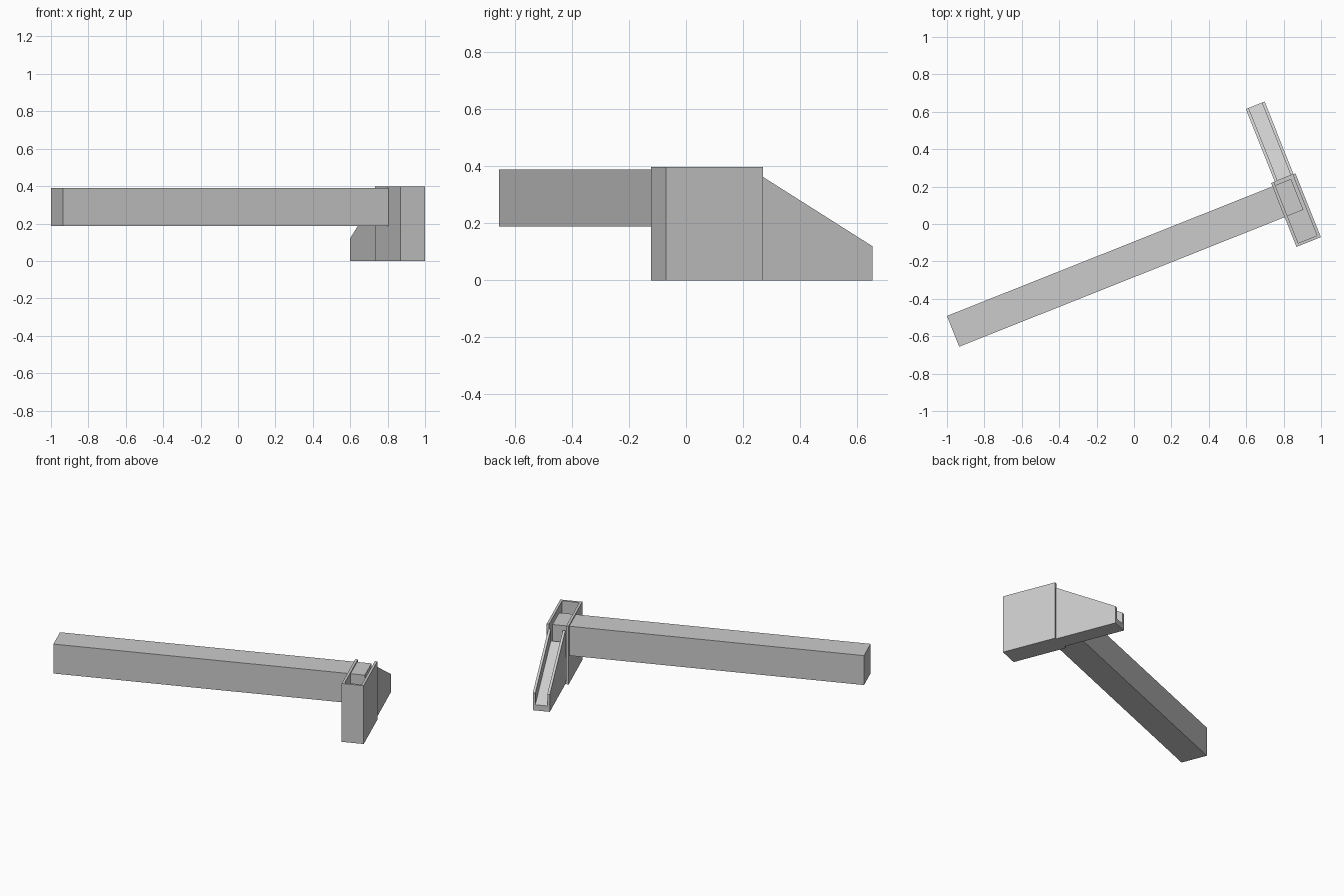
import bpy, bmesh
from math import radians
from mathutils import Matrix

if "Cube" in bpy.data.objects:
    bpy.data.objects.remove(bpy.data.objects["Cube"])

TURN = Matrix.Rotation(radians(21.7), 4, 'Z')   # whole model is turned in plan
WALL = 0.016


def loft(name, loop_a, loop_b):
    """Solid between two matching point loops, turned into place."""
    bm = bmesh.new()
    a = [bm.verts.new(p) for p in loop_a]
    b = [bm.verts.new(p) for p in loop_b]
    n = len(a)
    bm.faces.new(a)
    bm.faces.new(b[::-1])
    for i in range(n):
        j = (i + 1) % n
        bm.faces.new((a[j], a[i], b[i], b[j]))
    bmesh.ops.recalc_face_normals(bm, faces=bm.faces)
    bm.transform(TURN)
    mesh = bpy.data.meshes.new(name)
    bm.to_mesh(mesh)
    bm.free()
    obj = bpy.data.objects.new(name, mesh)
    bpy.context.collection.objects.link(obj)
    return obj


def prism(name, outline, z0, z1):
    return loft(name, [(x, y, z0) for x, y in outline],
                [(x, y, z1) for x, y in outline])


def rect(x0, x1, y0, y1):
    return [(x0, y0), (x1, y0), (x1, y1), (x0, y1)]


# Long raised beam, its end reaching into the hopper
prism("beam", rect(-1.111, 0.869, -0.264, -0.087), 0.188, 0.389)

# Hopper: three thin walls, open at the top and towards the chute
X0, X1, Y0, Y1 = 0.762, 0.902, -0.435, -0.068
walls = [(X0, Y1), (X0, Y0), (X1, Y0), (X1, Y1),
         (X1 - WALL, Y1), (X1 - WALL, Y0 + WALL),
         (X0 + WALL, Y0 + WALL), (X0 + WALL, Y1)]
prism("hopper_walls", walls, 0.0, 0.398)
prism("hopper_floor", rect(X0 + WALL, X1 - WALL, Y0 + WALL, Y1), 0.0, WALL)


# Sloping chute: U-shaped section that drops towards its outlet
def chute_section(y, top, floor, x0=0.783, x1=0.891):
    xz = [(x0, 0), (x1, 0), (x1, top), (x1 - WALL, top), (x1 - WALL, floor),
          (x0 + WALL, floor), (x0 + WALL, top), (x0, top)]
    return [(x, y, z) for x, z in xz]


loft("chute", chute_section(Y1, 0.365, 0.285), chute_section(0.350, 0.119, 0.039))
